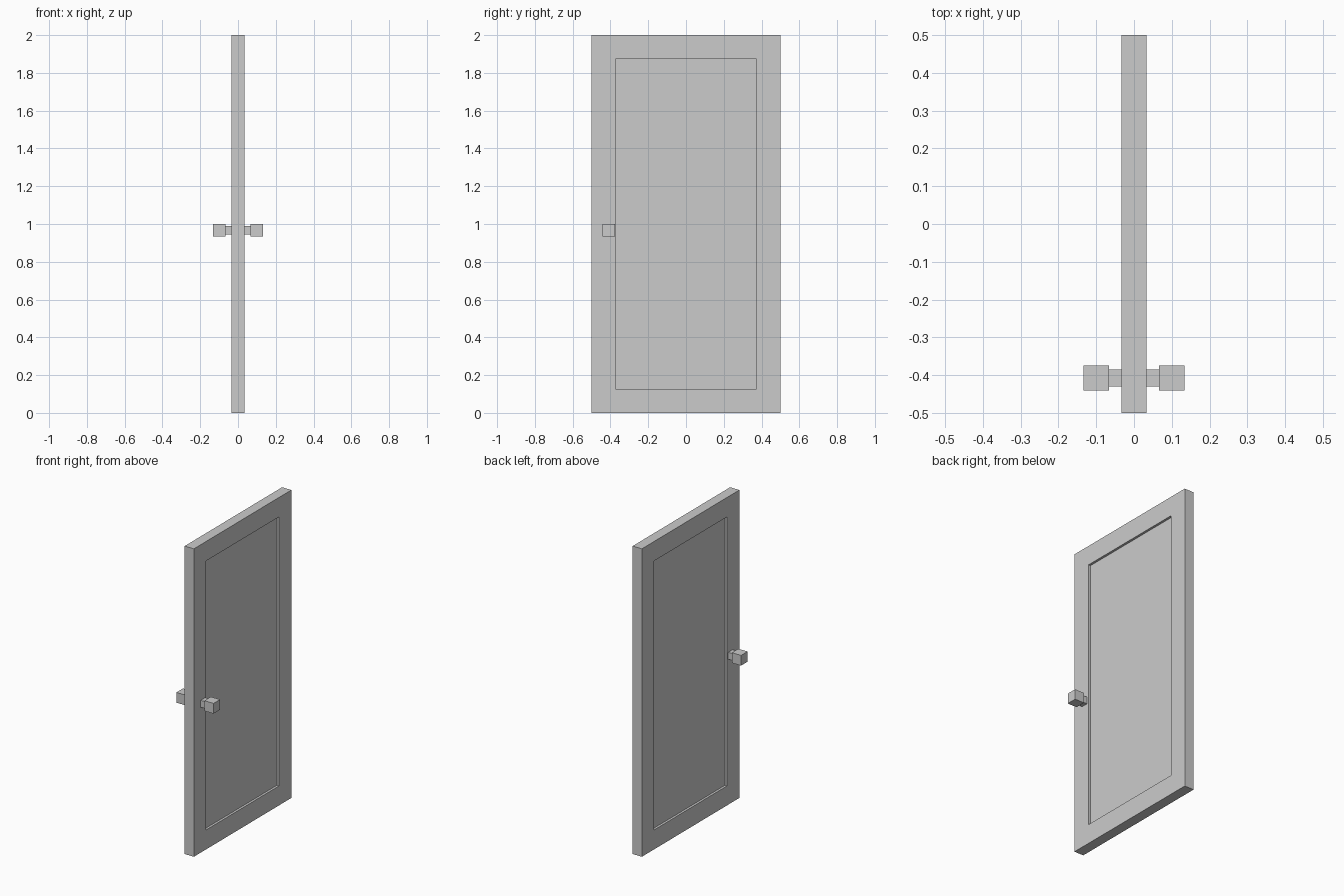
import bpy, bmesh

if "Cube" in bpy.data.objects:
    bpy.data.objects.remove(bpy.data.objects["Cube"])

HALF_T = 0.0333   # half the slab thickness
RECESS = 0.015    # depth of the sunken panels


def box_mesh(bm, lo, hi):
    verts = bmesh.ops.create_cube(bm, size=1)["verts"]
    for v in verts:
        for i in range(3):
            v.co[i] = lo[i] if v.co[i] < 0 else hi[i]


def finish(bm, name):
    bm.normal_update()
    mesh = bpy.data.meshes.new(name)
    bm.to_mesh(mesh)
    bm.free()
    obj = bpy.data.objects.new(name, mesh)
    bpy.context.collection.objects.link(obj)
    return obj


# Door slab with a sunken panel on both large faces
bm = bmesh.new()
box_mesh(bm, (-HALF_T, -0.5, 0), (HALF_T, 0.5, 2))
bm.normal_update()
sides = [f for f in bm.faces if abs(f.normal.x) > 0.9]
bmesh.ops.inset_individual(bm, faces=sides, thickness=0.179)
pushed = bmesh.ops.extrude_discrete_faces(bm, faces=sides)["faces"]
for f in pushed:
    for v in f.verts:
        v.co.x -= RECESS if v.co.x > 0 else -RECESS
finish(bm, "door_slab")


# Square neck and knob block on each side of the door
def mirrored_box(name, x0, x1, y, z, half):
    bm = bmesh.new()
    box_mesh(bm, (x0, y - half, z - half), (x1, y + half, z + half))
    obj = finish(bm, name)
    mirror = obj.modifiers.new("both_sides", 'MIRROR')
    mirror.use_axis = (True, False, False)
    mirror.use_mirror_merge = False


mirrored_box("knob_neck", HALF_T, 0.0667, -0.408, 0.967, 0.0225)
mirrored_box("knob", 0.0667, 0.1333, -0.408, 0.967, 0.0333)
